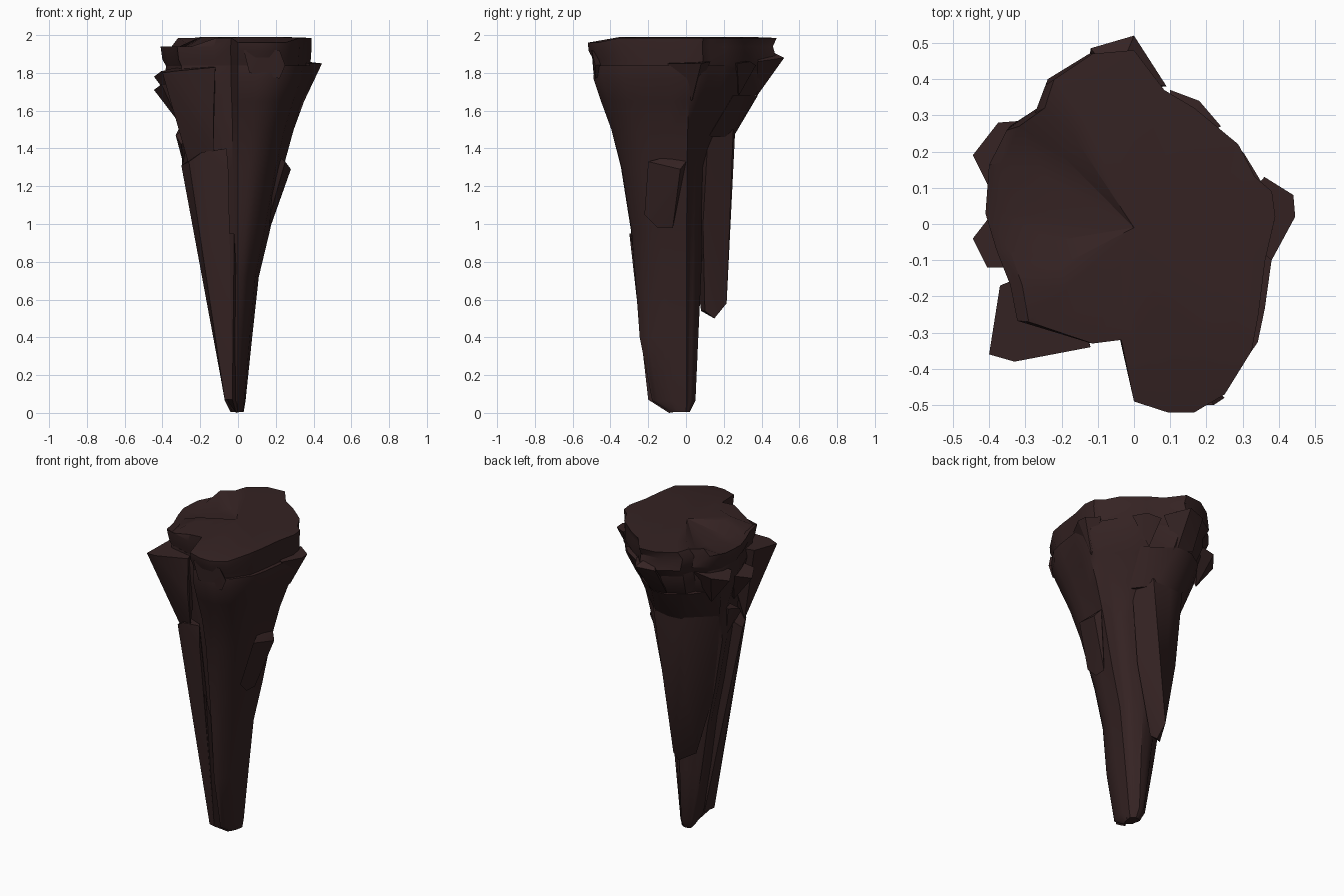
import bpy, bmesh, math

rock = bpy.data.materials.new("dark_brown_rock")
rock.diffuse_color = (0.035, 0.0165, 0.0165, 1)

# Plan outline of the rock, with the cleft at the front (x, y)
OUTLINE = [(0, .48), (-.13, .47), (-.25, .40), (-.28, .32), (-.36, .27), (-.41, .17), (-.42, .03),
           (-.39, -.07), (-.35, -.17), (-.33, -.27), (-.13, -.33), (-.04, -.32), (0, -.49), (.1, -.52),
           (.18, -.52), (.27, -.47), (.35, -.35), (.37, -.25), (.39, -.1), (.42, .02), (.41, .09),
           (.36, .13), (.31, .22), (.18, .32), (.09, .37)]


def finish(name, bm, angle):
    bmesh.ops.recalc_face_normals(bm, faces=bm.faces[:])
    me = bpy.data.meshes.new(name)
    bm.to_mesh(me)
    bm.free()
    ob = bpy.data.objects.new(name, me)
    bpy.context.collection.objects.link(ob)
    me.materials.append(rock)
    bpy.ops.object.select_all(action='DESELECT')
    bpy.context.view_layer.objects.active = ob
    ob.select_set(True)
    bpy.ops.object.shade_smooth_by_angle(angle=math.radians(angle))
    return ob


def plain(x, y, z):
    """Lower down, the cleft closes up and the right side is slimmer."""
    t = min(1, max(0, (1.72 - z) / .27))
    if -.2 < x < -.01 and y < -.3:
        y -= t * (.11 if x > -.1 else .06)
    if x > .25 and y > .05:
        x *= 1 - .2 * t
    if x > .05 and y < -.2:
        y *= 1 - min(.3, max(0, 1.4 - z) * .4) * min(1, x / .25)
    return x, y


def loft(name, levels, lift=lambda x, y, z: 0):
    """Stack the outline at each level, fitted to (z, left, right, front, back)."""
    bm = bmesh.new()
    rings = []
    for z, l, r, f, b in levels:
        ring = []
        for p in OUTLINE:
            x, y = plain(*p, z)
            px = x / .42 * (r if x > 0 else -l)
            py = y / .48 * b if y > 0 else y / .52 * -f
            ring.append(bm.verts.new((px, py, z + lift(px, py, z))))
        rings.append(ring)
    n = len(OUTLINE)
    for a, b in zip(rings, rings[1:]):
        for i in range(n):
            j = (i + 1) % n
            bm.faces.new((a[i], a[j], b[j], b[i]))
    # Fan caps keep the cleft open
    for ring, level in ((rings[0], levels[0]), (rings[-1], levels[-1])):
        c = bm.verts.new((0, -.01, level[0]))
        for i in range(n):
            bm.faces.new((ring[i], ring[(i + 1) % n], c))
    return finish(name, bm, 35)


def shard(name, pts):
    """Broken chip: convex hull of a few points."""
    bm = bmesh.new()
    for p in pts:
        bm.verts.new(p)
    bmesh.ops.convex_hull(bm, input=bm.verts[:])
    junk = [v for v in bm.verts if not v.link_faces]
    bmesh.ops.delete(bm, geom=junk, context='VERTS')
    return finish(name, bm, 30)


# Tapering trunk
loft("trunk", [
    (.005, -.04, .03, -.09, .02), (.065, -.07, .04, -.19, .05), (.4, -.13, .075, -.26, .065),
    (.72, -.18, .11, -.285, .08), (.97, -.235, .17, -.31, .09), (1.3, -.295, .24, -.35, .11),
    (1.5, -.30, .295, -.395, .22), (1.65, -.35, .35, -.45, .35), (1.77, -.39, .40, -.49, .42),
    (1.84, -.38, .41, -.485, .43)])

# Broken cap, lower along the left and front edges
loft("cap", [
    (1.80, -.36, .38, -.475, .42), (1.87, -.40, .385, -.49, .48),
    (1.94, -.41, .39, -.515, .46), (1.985, -.37, .39, -.52, .48), (1.99, -.24, .25, -.35, .35)],
    lambda x, y, z: (-.06 if x < -.2 and y < .26 and z > 1.95 else 0) - (.025 if y < -.4 and z > 1.9 else 0))

# Back left slab with a free lower end, and the flare above it
shard("back_slab", [(-.05, .15, .50), (-.06, .215, .58), (-.13, .08, .54), (-.04, .10, .54),
                    (-.23, .02, .97), (.05, .09, 1.0), (-.14, .21, 1.0), (-.05, .225, 1.1), (-.05, .225, 1.28),
                    (-.13, .215, 1.28), (-.28, -.02, 1.3), (-.22, .12, 1.3), (.08, .10, 1.35),
                    (.12, .12, 1.53), (.06, .25, 1.50), (-.06, .26, 1.49), (-.16, .25, 1.49), (-.29, .08, 1.49)])
shard("back_flare", [(.14, .12, 1.46), (.05, .235, 1.46), (-.06, .25, 1.46), (-.15, .24, 1.46), (-.29, .07, 1.46),
                     (.16, .25, 1.68), (.06, .32, 1.68), (-.02, .38, 1.68), (-.12, .38, 1.68), (-.23, .31, 1.68),
                     (-.35, .14, 1.68)])

# Ledge slab on the right flank
shard("right_slab", [(.17, -.07, .98), (.165, -.15, .98), (.17, -.22, 1.05), (.28, -.03, 1.29), (.27, -.08, 1.30),
                     (.25, -.2, 1.33), (.25, 0, 1.33), (.2, -.05, 1.37)])

# Left front shell from its ledge down to the foot
shard("left_front_slab", [(-.30, -.15, 1.31), (-.26, -.245, 1.33), (-.19, -.29, 1.38), (-.06, -.31, 1.40),
                          (-.05, -.32, 1.27), (-.235, -.14, .97), (-.20, -.20, .97), (-.12, -.25, .97),
                          (-.2, -.1, 1.38), (-.07, -.19, .07), (-.03, -.2, .07), (-.06, -.1, .07)])
shard("left_ledge", [(-.33, -.08, 1.47), (-.315, .02, 1.50), (-.29, 0, 1.32), (-.30, -.13, 1.42),
                     (-.2, .0, 1.55)])

# Front spine beside the cleft, down to the foot
shard("front_spine", [(-.12, -.22, .95), (-.02, -.30, .95), (-.06, -.18, .07), (-.03, -.20, .07),
                      (-.01, -.09, 0), (.03, -.03, .01)])

# Jutting spikes around the rim
shard("left_front_spike", [(-.40, -.36, 1.80), (-.33, -.38, 1.81), (-.12, -.34, 1.83), (-.37, -.17, 1.82),
                           (-.29, -.25, 1.52), (-.265, -.22, 1.33), (-.13, -.30, 1.38), (-.13, -.33, 1.60),
                           (-.2, -.1, 1.84)])
for name, x, y, z in [("left_spike_low", -.445, -.04, 1.71), ("left_spike_high", -.445, .19, 1.78)]:
    shard(name, [(x, y, z), (x + .04, y - .08, z + .03), (x + .07, y + .09, z + .03),
                 (x + .13, y, z - .17), (x + .2, y - .08, z + .05), (x + .2, y + .1, z + .05)])
shard("right_spike", [(.445, .02, 1.85), (.44, .08, 1.85), (.38, -.10, 1.85), (.36, .13, 1.86),
                      (.35, .03, 1.65), (.25, .0, 1.86)])
shard("back_spike", [(0, .52, 1.88), (-.12, .485, 1.87), (.09, .38, 1.86), (-.02, .37, 1.67),
                     (-.13, .38, 1.69), (-.05, .40, 1.94)])
shard("back_right_chip", [(.10, .37, 1.84), (.18, .34, 1.86), (.24, .27, 1.85), (.12, .28, 1.68), (.1, .2, 1.87)])
shard("front_chip", [(.03, -.50, 1.92), (.06, -.49, 1.80), (.22, -.48, 1.77), (.25, -.48, 1.84),
                     (.22, -.5, 1.92), (.12, -.35, 1.85)])
